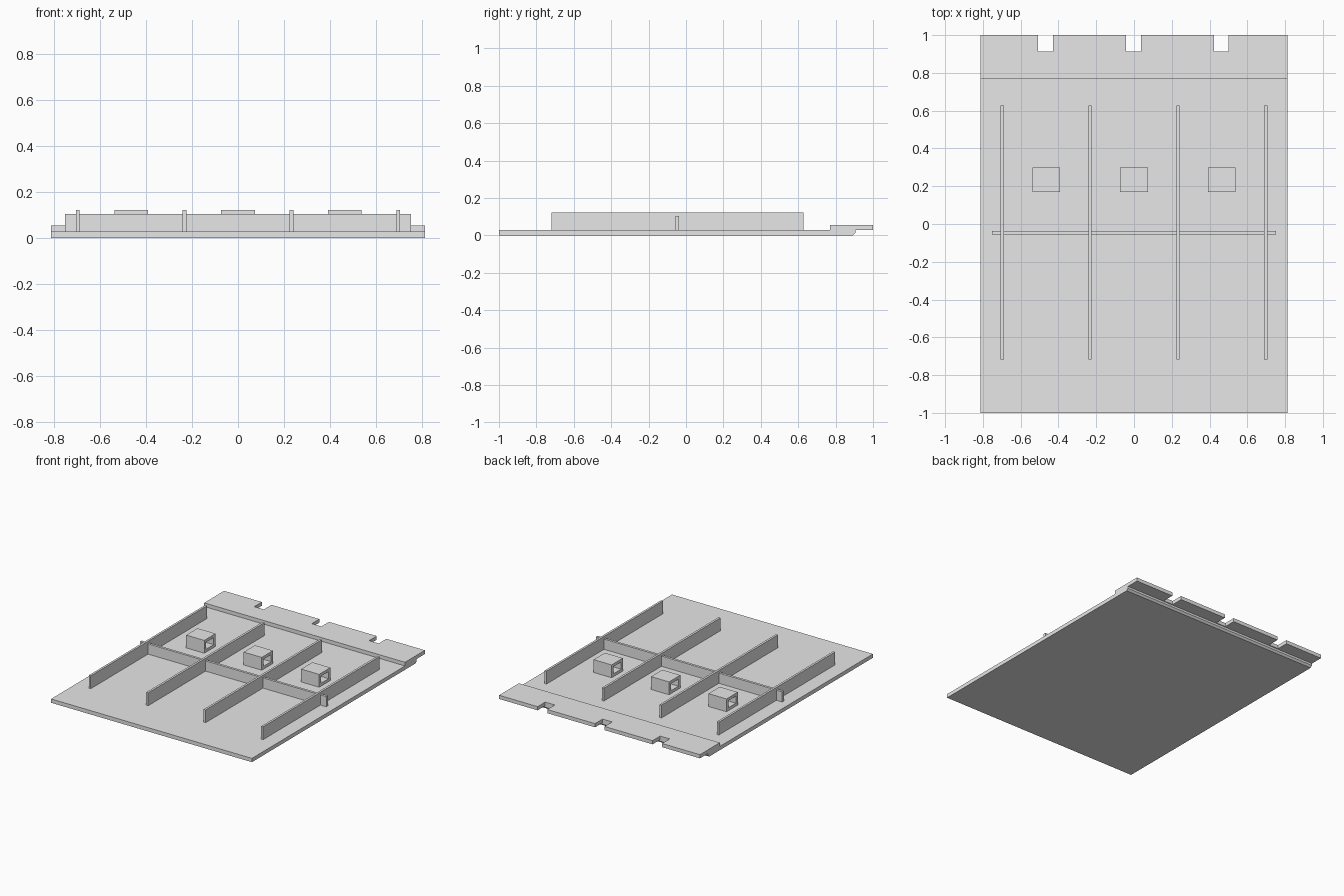
import bpy
import bmesh
from mathutils import Vector

cube = bpy.data.objects.get("Cube")
if cube:
    bpy.data.objects.remove(cube, do_unlink=True)

HALF_W = 0.813
FLOOR = 0.028
RIB_TOP = 0.122
PITCH = 0.465

grey = bpy.data.materials.new("light grey")
grey.use_nodes = True
grey.diffuse_color = (0.8, 0.8, 0.8, 1)
grey.node_tree.nodes["Principled BSDF"].inputs["Base Color"].default_value = (0.8, 0.8, 0.8, 1)


def finish(name, bm):
    bmesh.ops.recalc_face_normals(bm, faces=bm.faces)
    mesh = bpy.data.meshes.new(name)
    bm.to_mesh(mesh)
    bm.free()
    mesh.materials.append(grey)
    obj = bpy.data.objects.new(name, mesh)
    bpy.context.collection.objects.link(obj)
    return obj


def box_mesh(low, high):
    low, high = Vector(low), Vector(high)
    bm = bmesh.new()
    bmesh.ops.create_cube(bm, size=1)
    bmesh.ops.scale(bm, vec=high - low, verts=bm.verts)
    bmesh.ops.translate(bm, vec=(low + high) / 2, verts=bm.verts)
    return bm


def extrude_outline(name, points, direction):
    bm = bmesh.new()
    face = bm.faces.new([bm.verts.new(p) for p in points])
    result = bmesh.ops.extrude_face_region(bm, geom=[face], use_keep_orig=True)
    moved = [v for v in result["geom"] if isinstance(v, bmesh.types.BMVert)]
    bmesh.ops.translate(bm, vec=direction, verts=moved)
    return finish(name, bm)


# Base panel with a bevelled lower back edge
profile = [(-1, 0), (0.892, 0), (0.905, 0.013), (0.905, FLOOR), (-1, FLOOR)]
extrude_outline("base_panel", [(-HALF_W, y, z) for y, z in profile], (2 * HALF_W, 0, 0))

# Raised overlap strip along the back, with three notches
outline = [(-HALF_W, 0.77), (HALF_W, 0.77), (HALF_W, 1)]
for i in (1, 0, -1):
    right, left = i * PITCH + 0.036, i * PITCH - 0.042
    outline += [(right, 1), (right, 0.912), (left, 0.912), (left, 1)]
outline.append((-HALF_W, 1))
extrude_outline("back_strip", [(x, y, FLOOR) for x, y in outline], (0, 0, 0.027))

# Lengthwise ribs
for i in range(4):
    x = (i - 1.5) * PITCH
    finish(f"long_rib_{i + 1}",
           box_mesh((x - 0.008, -0.718, FLOOR), (x + 0.008, 0.628, RIB_TOP)))

# Lower cross rib
finish("cross_rib", box_mesh((-0.753, -0.055, FLOOR), (0.753, -0.037, 0.103)))

# Blocks pierced from side to side
for i in (-1, 0, 1):
    x = i * PITCH
    bm = box_mesh((x - 0.073, 0.17, FLOOR), (x + 0.073, 0.3, RIB_TOP))
    bm.normal_update()
    ends = [f for f in bm.faces if abs(f.normal.x) > 0.9]
    bmesh.ops.inset_individual(bm, faces=ends, thickness=0.03)
    rims = [e for f in ends for e in f.edges]
    bmesh.ops.delete(bm, geom=ends, context="FACES_ONLY")
    bmesh.ops.bridge_loops(bm, edges=rims)
    finish(f"pierced_block_{i + 2}", bm)
